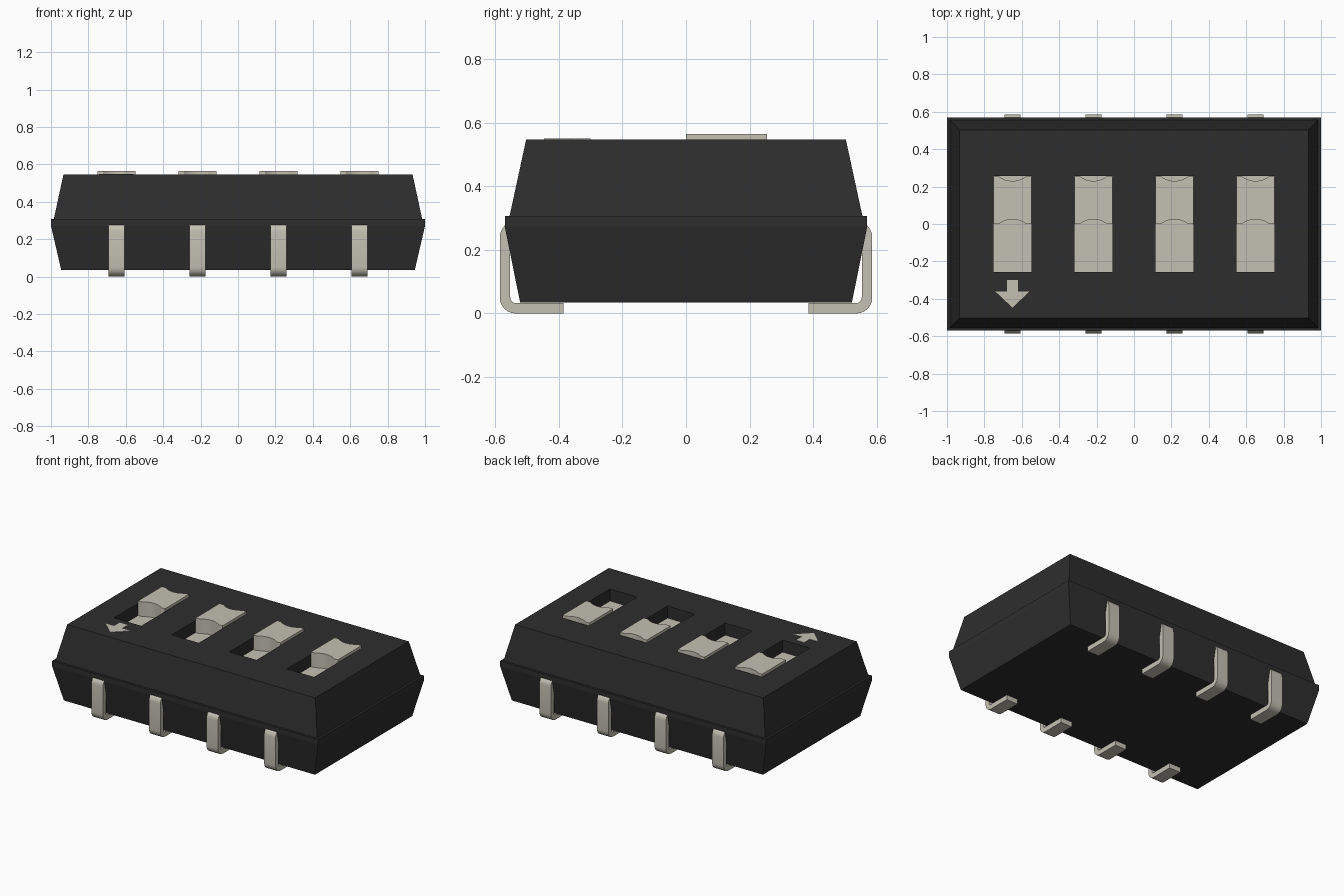
import bpy, bmesh, math
from mathutils import Vector, Matrix

cube = bpy.data.objects.get("Cube")
if cube:
    bpy.data.objects.remove(cube, do_unlink=True)


def material(name, color):
    m = bpy.data.materials.new(name)
    m.use_nodes = True
    m.diffuse_color = color
    m.node_tree.nodes["Principled BSDF"].inputs["Base Color"].default_value = color
    return m


BLACK = material("black plastic", (0.027, 0.027, 0.027, 1))
BEIGE = material("pale beige", (0.55, 0.53, 0.45, 1))


def finish(bm, name, mat, smooth=False):
    bmesh.ops.recalc_face_normals(bm, faces=bm.faces)
    mesh = bpy.data.meshes.new(name)
    bm.to_mesh(mesh)
    bm.free()
    mesh.materials.append(mat)
    ob = bpy.data.objects.new(name, mesh)
    bpy.context.collection.objects.link(ob)
    if smooth:
        bpy.ops.object.select_all(action='DESELECT')
        ob.select_set(True)
        bpy.context.view_layer.objects.active = ob
        bpy.ops.object.shade_smooth_by_angle(angle=math.radians(35))
    return ob


def prism(bm, outline, depth):
    """Extrude a closed outline of 3D points along a vector."""
    face = bm.faces.new([bm.verts.new(p) for p in outline])
    res = bmesh.ops.extrude_face_region(bm, geom=[face])
    verts = [g for g in res["geom"] if isinstance(g, bmesh.types.BMVert)]
    bmesh.ops.translate(bm, verts=verts, vec=Vector(depth))


def box(bm, x0, x1, y0, y1, z0, z1):
    prism(bm, [(x0, y0, z0), (x1, y0, z0), (x1, y1, z0), (x0, y1, z0)], (0, 0, z1 - z0))


def arc(cx, cy, r, a0, a1, n=6):
    steps = [math.radians(a0 + (a1 - a0) * i / n) for i in range(n + 1)]
    return [(cx + r * math.cos(a), cy + r * math.sin(a)) for a in steps]


POSITIONS = [-0.65, -0.217, 0.217, 0.65]
TOP, FLOOR = 0.547, 0.465
SLOT_W, SLOT_L = 0.102, 0.257

# Body: tapered halves with a parting band, lofted from rectangles
bm = bmesh.new()
rings = []
for hx, hy, z in [(0.945, 0.522, 0.035), (1, 0.57, 0.272), (1, 0.57, 0.307),
                  (0.985, 0.555, 0.307), (0.933, 0.503, TOP)]:
    rings.append([bm.verts.new((sx * hx, sy * hy, z))
                  for sx, sy in [(-1, -1), (1, -1), (1, 1), (-1, 1)]])
for low, high in zip(rings, rings[1:]):
    for i in range(4):
        j = (i + 1) % 4
        bm.faces.new((low[i], low[j], high[j], high[i]))
bm.faces.new(rings[0][::-1])
bm.faces.new(rings[-1])
body = finish(bm, "body", BLACK)

# Slots cut into the top
bm = bmesh.new()
for x in POSITIONS:
    box(bm, x - SLOT_W, x + SLOT_W, -SLOT_L, SLOT_L, FLOOR - 0.01, 0.7)
cutter = finish(bm, "slot_cutter", BLACK)
cutter.hide_render = True
cut = body.modifiers.new("slots", 'BOOLEAN')
cut.operation = 'DIFFERENCE'
cut.solver = 'EXACT'
cut.object = cutter
bpy.ops.object.select_all(action='DESELECT')
body.select_set(True)
bpy.context.view_layer.objects.active = body
bpy.ops.object.modifier_apply(modifier=cut.name)
bpy.data.objects.remove(cutter, do_unlink=True)

# Slider outline with a shallow finger scoop in both ends
w, y_end, half, sag = 0.101, 0.255, 0.072, 0.025
radius = (half ** 2 + sag ** 2) / (2 * sag)
spread = math.degrees(math.asin(half / radius))
front = arc(0, sag - radius, radius, 90 + spread, 90 - spread, 12)
back = [(-x, y_end - y) for x, y in front]
slider = [(-w, 0)] + front + [(w, 0), (w, y_end)] + back + [(-w, y_end)]

# Pin outline in (y, z): foot, leg and bent-in top
outer, t, r, ri = 0.586, 0.033, 0.05, 0.017
pin_top = 0.29
pin = [(0.385, 0)] + arc(outer - r, r, r, -90, 0) \
    + arc(outer - r, pin_top - r, r, 0, 90) \
    + [(0.5, pin_top), (0.5, pin_top - t)] \
    + arc(outer - r, pin_top - r, ri, 90, 0) \
    + arc(outer - r, r, ri, 0, -90) + [(0.385, t)]

for n, x in enumerate(POSITIONS, 1):
    # Slot floor
    bm = bmesh.new()
    box(bm, x - SLOT_W, x + SLOT_W, -SLOT_L, SLOT_L, FLOOR - 0.009, FLOOR)
    finish(bm, f"slot_floor_{n}", BEIGE)
    # Sliding actuator
    bm = bmesh.new()
    prism(bm, [(x + px, py, FLOOR - 0.002) for px, py in slider], (0, 0, 0.565 - FLOOR + 0.002))
    finish(bm, f"slider_{n}", BEIGE, True)
    # Front and back pins
    for side, label in ((-1, "front"), (1, "back")):
        bm = bmesh.new()
        prism(bm, [(x - 0.043, side * py, pz) for py, pz in pin], (0.086, 0, 0))
        finish(bm, f"{label}_pin_{n}", BEIGE, True)

# Direction arrow on the top
arrow = [(-0.03, -0.3), (0.03, -0.3), (0.03, -0.36), (0.092, -0.36),
         (0, -0.447), (-0.092, -0.36), (-0.03, -0.36)]
bm = bmesh.new()
prism(bm, [(POSITIONS[0] + x, y, TOP - 0.002) for x, y in arrow], (0, 0, 0.005))
finish(bm, "direction_arrow", BEIGE)
